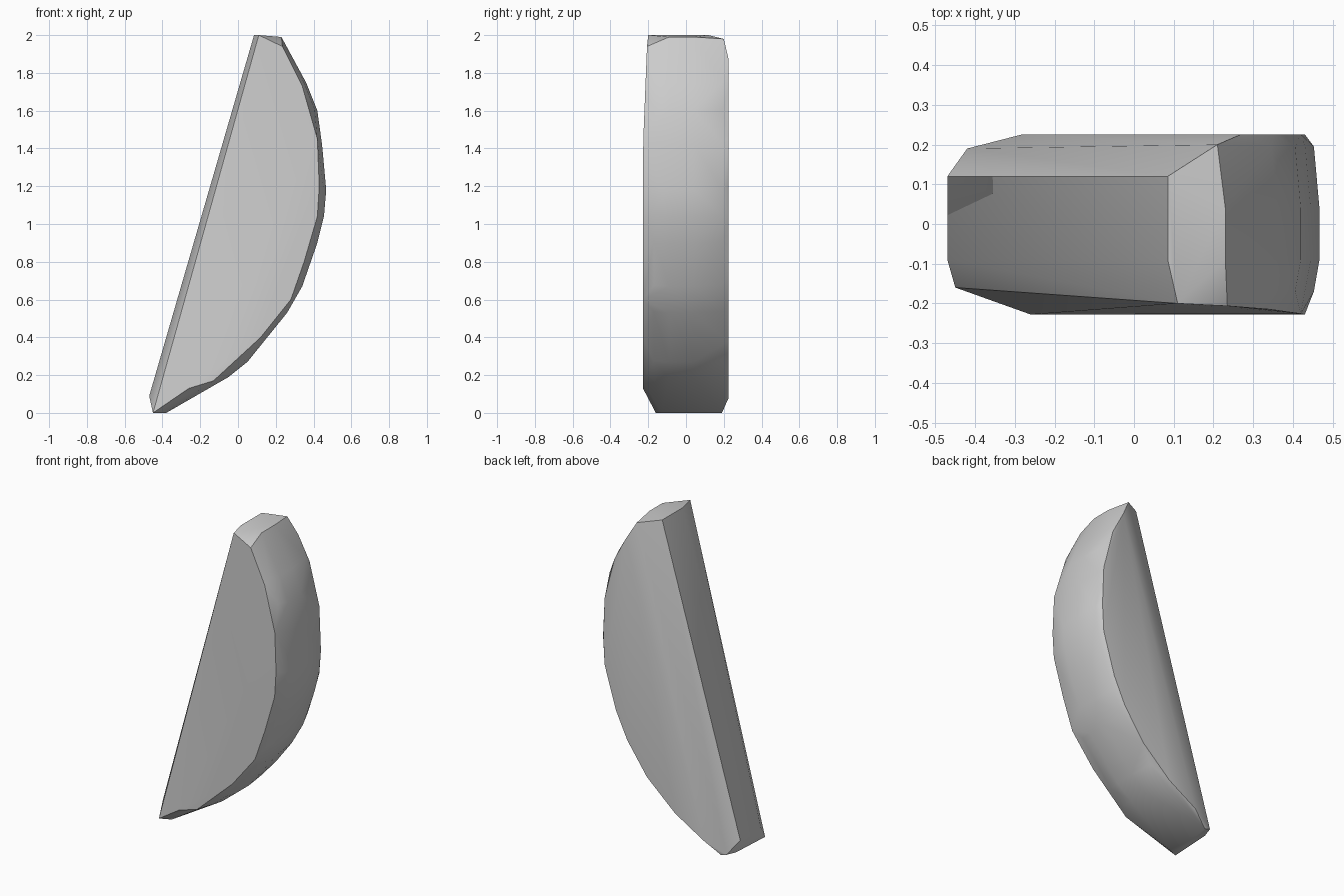
import bpy, bmesh, math

if "Cube" in bpy.data.objects:
    bpy.data.objects.remove(bpy.data.objects["Cube"], do_unlink=True)

# One grey for the whole chunk
grey = bpy.data.materials.new("plain grey")
grey.use_nodes = True
colour = (0.6, 0.6, 0.6, 1)
grey.diffuse_color = colour
grey.node_tree.nodes["Principled BSDF"].inputs["Base Color"].default_value = colour

# Curved rim outline in x and z, top to bottom
rim = [(.23, 1.99), (.36, 1.75), (.42, 1.6), (.445, 1.42), (.467, 1.18),
       (.455, 1.04), (.42, .9), (.34, .67), (.26, .53), (.05, .27),
       (-.05, .19)]
# Borders of the two broad flat sides
front = [(.235, 1.94), (.34, 1.73), (.42, 1.45), (.43, 1.2), (.42, 1.04),
         (.35, .8), (.28, .6), (.12, .4), (-.13, .17), (-.26, .13)]
back = [(.27, 1.87), (.35, 1.72), (.42, 1.45), (.43, 1.2), (.42, 1.02),
        (.34, .75), (.26, .58), (.12, .38), (-.08, .2), (-.28, .08)]

points = []
# Rim band, slightly rounded toward both sides
for y in (-.09, .04):
    points += [(x, y, z) for x, z in rim]
for y in (-.17, .195):
    points += [(x - .014, y, z + .006) for x, z in rim[1:]]
# Flat sides, the front one leaning back a little at the top
points += [(x, -.228 + .022 * max(0, z - 1.4) / .55, z) for x, z in front]
points += [(x, .226, z) for x, z in back]
# Straight cut edge with its chamfers
for y in (-.09, .12):
    points += [(-.47, y, .09), (.085, y, 2)]
points += [(-.45, -.16, 0), (.11, -.2, 2), (-.42, .19, .01), (.21, .2, 1.98)]
# Small foot at the bottom
points += [(-.38, -.13, 0), (-.38, .19, 0), (-.44, .12, .005)]

# Wrap the outlines into one faceted solid
bm = bmesh.new()
verts = [bm.verts.new(p) for p in points]
hull = bmesh.ops.convex_hull(bm, input=verts)
loose = set(v for v in hull["geom_interior"] + hull["geom_unused"]
            if isinstance(v, bmesh.types.BMVert) and not v.link_faces)
bmesh.ops.delete(bm, geom=list(loose), context="VERTS")
bmesh.ops.dissolve_limit(bm, angle_limit=math.radians(1.5),
                         verts=bm.verts, edges=bm.edges)
bmesh.ops.recalc_face_normals(bm, faces=bm.faces)
mesh = bpy.data.meshes.new("half_round_chunk")
bm.to_mesh(mesh)
bm.free()
mesh.materials.append(grey)
chunk = bpy.data.objects.new("half_round_chunk", mesh)
bpy.context.collection.objects.link(chunk)

bpy.context.view_layer.objects.active = chunk
chunk.select_set(True)
bpy.ops.object.shade_smooth_by_angle(angle=math.radians(30))
